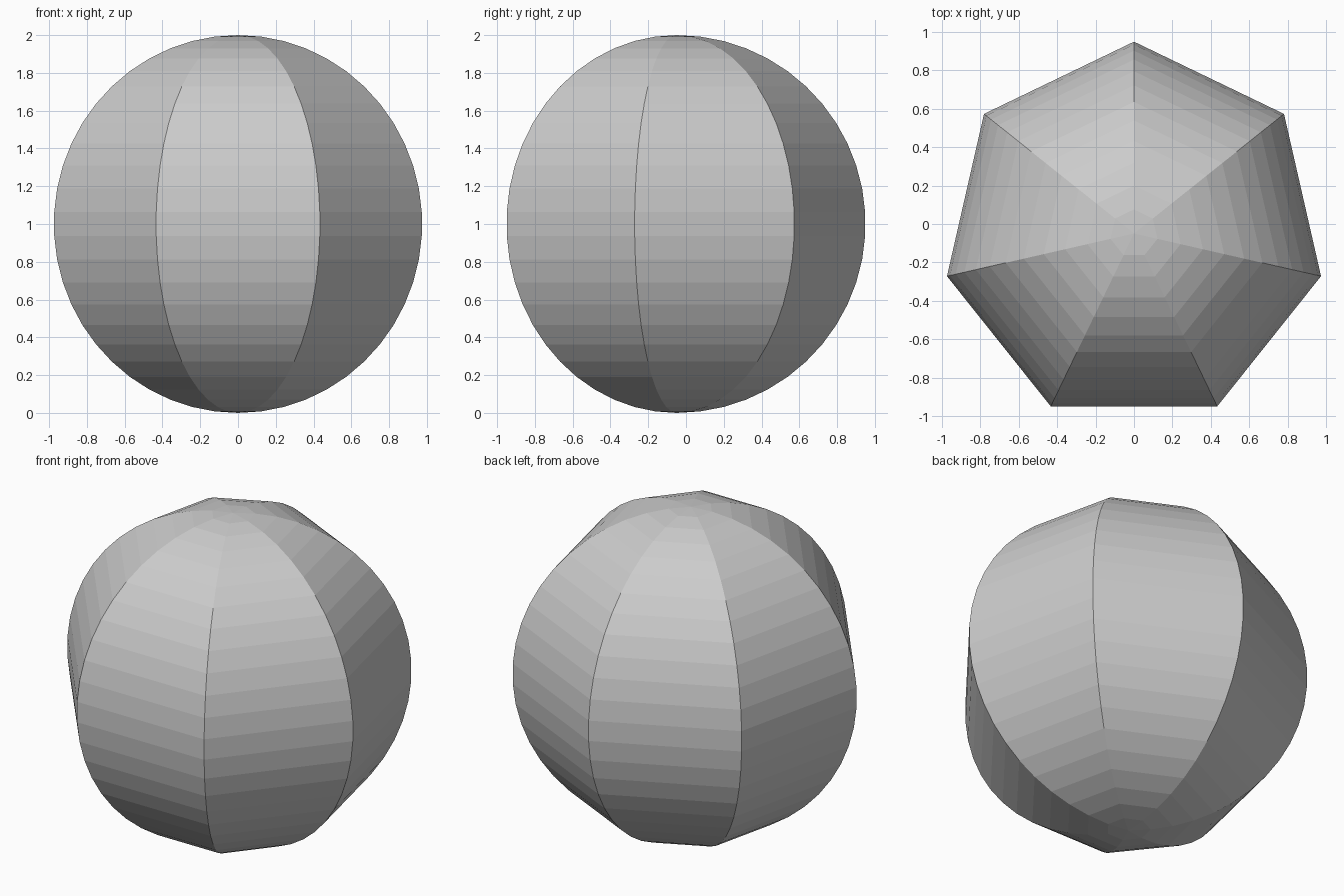
import bpy, bmesh
from math import sin, cos, pi

if "Cube" in bpy.data.objects:
    bpy.data.objects.remove(bpy.data.objects["Cube"])

SIDES, BANDS = 7, 25
Y_OFFSET = -(1 - cos(pi / SIDES)) / 2   # centres the seven-sided outline on y

bm = bmesh.new()

# horizontal heptagon rings between the poles, one corner facing +y
rings = []
for i in range(1, BANDS):
    a = pi * i / BANDS
    rings.append([bm.verts.new((sin(a) * sin(2 * pi * k / SIDES),
                                sin(a) * cos(2 * pi * k / SIDES) + Y_OFFSET,
                                1 + cos(a))) for k in range(SIDES)])
top = bm.verts.new((0, Y_OFFSET, 2))
bottom = bm.verts.new((0, Y_OFFSET, 0))

# flat bands and pole fans
for k in range(SIDES):
    n = (k + 1) % SIDES
    bm.faces.new((top, rings[0][n], rings[0][k]))
    bm.faces.new((bottom, rings[-1][k], rings[-1][n]))
    for upper, lower in zip(rings, rings[1:]):
        bm.faces.new((upper[k], upper[n], lower[n], lower[k]))
bmesh.ops.recalc_face_normals(bm, faces=bm.faces)

mesh = bpy.data.meshes.new("seven_sided_ball")
bm.to_mesh(mesh)
bm.free()
bpy.context.collection.objects.link(bpy.data.objects.new("seven_sided_ball", mesh))
